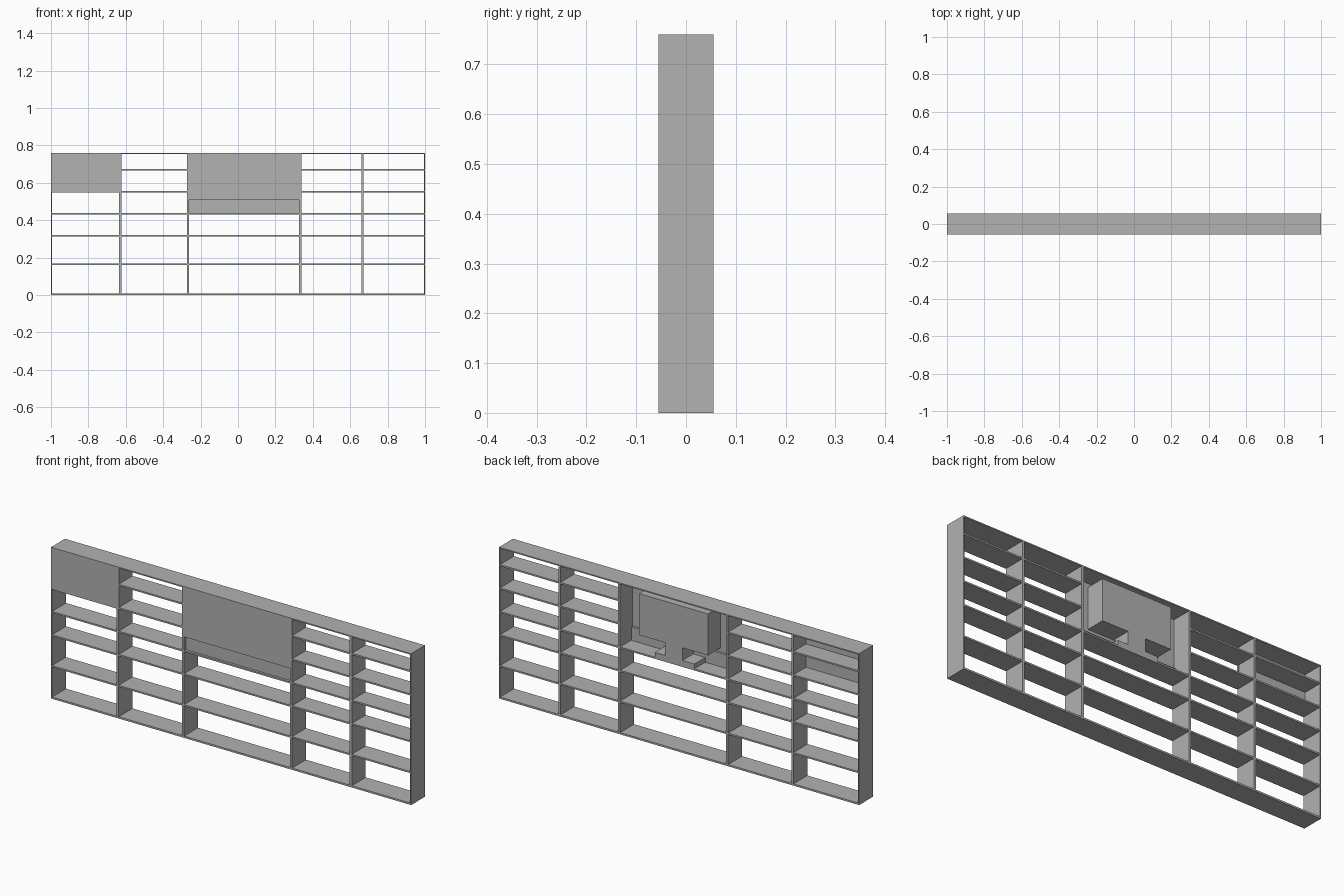
import bpy

cube = bpy.data.objects.get("Cube")
if cube:
    bpy.data.objects.remove(cube, do_unlink=True)

# One plain grey for the whole unit
grey = bpy.data.materials.new("plain grey")
grey.use_nodes = True
colour = (0.445, 0.445, 0.445, 1)
grey.diffuse_color = colour
grey.node_tree.nodes["Principled BSDF"].inputs["Base Color"].default_value = colour

FRONT, BACK = -0.055, 0.055
WIDTH, HEIGHT = 1.0, 0.76


def box(name, x, z, y=(FRONT, BACK)):
    """Axis-aligned board from (low, high) ranges."""
    size = [b - a for a, b in (x, y, z)]
    centre = [(a + b) / 2 for a, b in (x, y, z)]
    bpy.ops.mesh.primitive_cube_add(size=1, location=centre)
    obj = bpy.context.object
    obj.name = name
    obj.scale = size
    bpy.ops.object.transform_apply(location=False, rotation=False, scale=True)
    obj.data.materials.append(grey)
    return obj


# Outer frame
EDGE = 0.006
box("bottom_board", (-WIDTH, WIDTH), (0, 0.009))
box("top_board", (-WIDTH, WIDTH), (HEIGHT - EDGE, HEIGHT))
box("right_side", (-WIDTH, -WIDTH + EDGE), (0.009, HEIGHT - EDGE))
box("left_side", (WIDTH - EDGE, WIDTH), (0.009, HEIGHT - EDGE))

# Upright dividers
HALF = 0.006
dividers = [-0.63, -0.267, 0.333, 0.665]
for i, x in enumerate(dividers):
    box(f"divider_{i + 1}", (x - HALF, x + HALF), (0.009, HEIGHT - EDGE))

# Shelves in each bay; the middle bay is open above its third shelf
SHELF = 0.004
levels = [0.163, 0.318, 0.435, 0.553, 0.67]
lefts = [-WIDTH + EDGE] + [x + HALF for x in dividers]
rights = [x - HALF for x in dividers] + [WIDTH - EDGE]
for bay, span in enumerate(zip(lefts, rights)):
    for row, z in enumerate(levels[:3] if bay == 2 else levels):
        box(f"shelf_{bay + 1}_{row + 1}", span, (z - SHELF, z + SHELF))

# Closed fronts
PANEL = (FRONT - 0.0005, FRONT + 0.012)
box("corner_door", (-WIDTH, -0.622), (0.551, HEIGHT), PANEL)
box("middle_panel", (-0.273, 0.339), (0.507, HEIGHT), PANEL)
box("drop_flap", (-0.258, 0.326), (0.437, 0.507), (-0.043, -0.032))

# Television on its stand behind the middle panel
SET = (-0.045, BACK)
STAND = (-0.034, BACK)
box("screen_body", (-0.161, 0.222), (0.527, 0.735), SET)
box("stand_neck", (-0.018, 0.079), (0.46, 0.53), STAND)
box("stand_base", (-0.085, 0.135), (0.437, 0.463), STAND)
